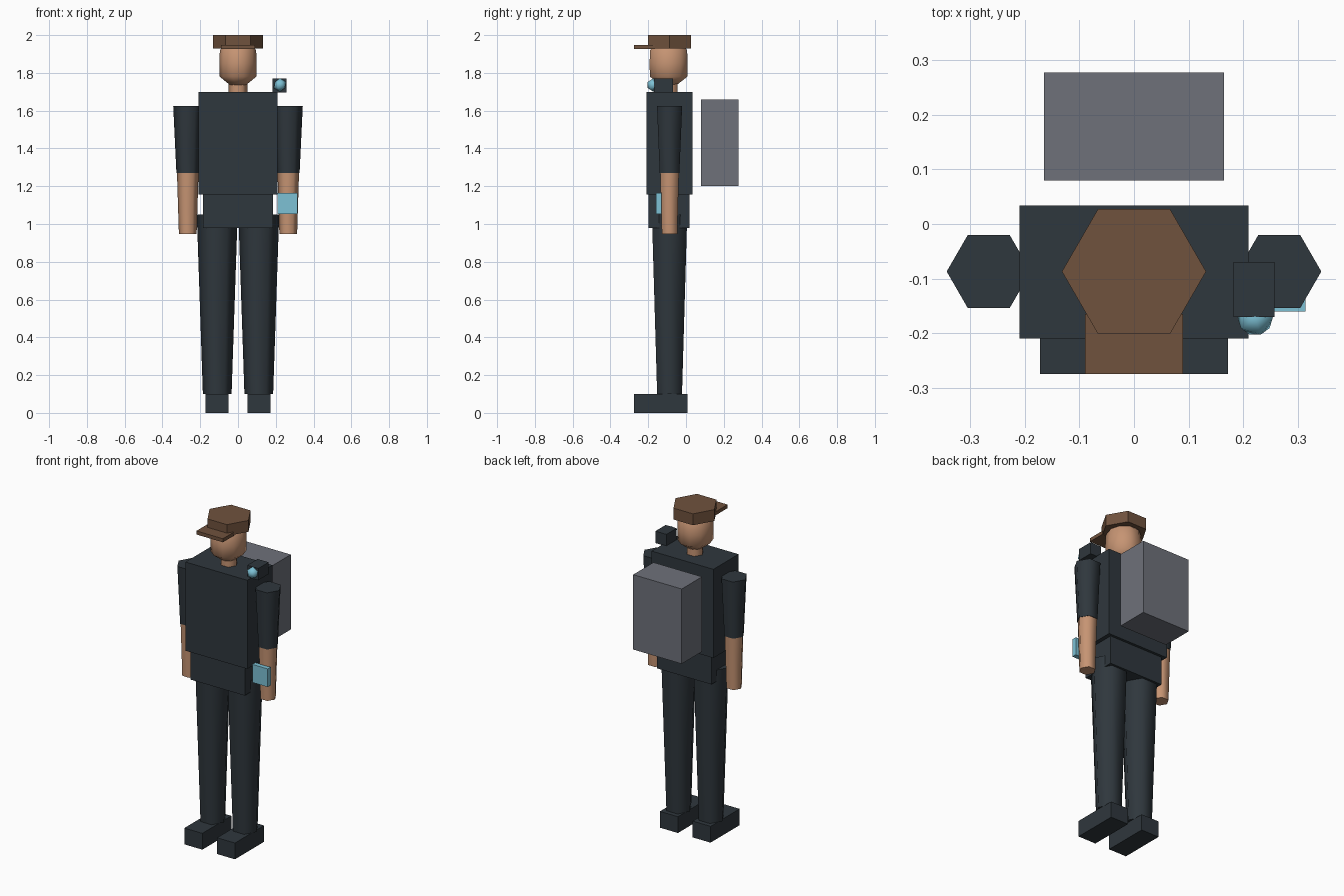
import bpy, math
from mathutils import Vector

cube = bpy.data.objects.get("Cube")
if cube:
    bpy.data.objects.remove(cube, do_unlink=True)


def material(name, rgb):
    # sRGB 0-255 to linear
    lin = [((c / 255 + 0.055) / 1.055) ** 2.4 for c in rgb]
    mat = bpy.data.materials.new(name)
    mat.use_nodes = True
    mat.diffuse_color = (*lin, 1)
    bsdf = mat.node_tree.nodes["Principled BSDF"]
    bsdf.inputs["Base Color"].default_value = (*lin, 1)
    bsdf.inputs["Roughness"].default_value = 0.8
    return mat


uniform = material("dark slate cloth", (47, 55, 61))
skin = material("tan skin", (198, 148, 115))
leather = material("brown cap", (112, 82, 61))
grey = material("grey pack", (110, 113, 122))
glow = material("pale blue", (125, 193, 213))

BODY_Y = -0.087


def finish(name, mat, smooth=0):
    obj = bpy.context.object
    obj.name = name
    obj.data.name = name
    obj.data.materials.append(mat)
    if smooth:
        bpy.ops.object.shade_smooth_by_angle(angle=math.radians(smooth))
    return obj


def box(name, mat, low, high):
    low, high = Vector(low), Vector(high)
    bpy.ops.mesh.primitive_cube_add(size=1, location=(low + high) / 2)
    bpy.context.object.scale = high - low
    bpy.ops.object.transform_apply(location=False, rotation=False, scale=True)
    return finish(name, mat)


def limb(name, mat, x, z0, z1, r0, r1, smooth=70):
    # Tapered hexagonal column with corners pointing sideways
    bpy.ops.mesh.primitive_cone_add(
        vertices=6, radius1=r0, radius2=r1, depth=z1 - z0,
        location=(x, BODY_Y, (z0 + z1) / 2), rotation=(0, 0, math.radians(30)))
    bpy.ops.object.transform_apply(location=False, rotation=True, scale=False)
    return finish(name, mat, smooth)


# Torso and hips
box("torso", uniform, (-0.21, -0.21, 1.155), (0.21, 0.034, 1.70))
box("hips", uniform, (-0.185, -0.198, 0.98), (0.185, 0.018, 1.155))

# Arms, legs and boots on both sides
for side, s in (("left", 1), ("right", -1)):
    limb(side + "_sleeve", uniform, s * 0.266, 1.27, 1.626, 0.06, 0.077)
    limb(side + "_forearm", skin, s * 0.266, 0.948, 1.27, 0.047, 0.057)
    limb(side + "_leg", uniform, s * 0.11, 0.10, 1.05, 0.076, 0.108)
    x0, x1 = sorted((s * 0.05, s * 0.172))
    box(side + "_boot", uniform, (x0, -0.275, 0), (x1, 0.007, 0.10))

# Neck and rounded head
limb("neck", skin, 0, 1.69, 1.78, 0.05, 0.05)
profile = [(0.45, 1.737), (1, 1.78), (1.02, 1.85), (0.99, 1.92), (0.6, 1.965)]
sides = 10
verts = [(0.097 * r * math.cos(a), BODY_Y - 0.005 + 0.104 * r * math.sin(a), z)
         for r, z in profile
         for a in (math.tau * i / sides for i in range(sides))]
faces = [(k * sides + i, k * sides + (i + 1) % sides,
          (k + 1) * sides + (i + 1) % sides, (k + 1) * sides + i)
         for k in range(len(profile) - 1) for i in range(sides)]
faces += [tuple(reversed(range(sides))),
          tuple(range(len(verts) - sides, len(verts)))]
mesh = bpy.data.meshes.new("head")
mesh.from_pydata(verts, [], faces)
head = bpy.data.objects.new("head", mesh)
bpy.context.collection.objects.link(head)
bpy.ops.object.select_all(action="DESELECT")
head.select_set(True)
bpy.context.view_layer.objects.active = head
finish("head", skin, 80)

# Cap with a flat brim
limb("cap", leather, 0, 1.93, 2.0, 0.132, 0.132, smooth=0)
box("cap_brim", leather, (-0.09, -0.275, 1.926), (0.09, -0.165, 1.948))

# Backpack
box("backpack", grey, (-0.165, 0.08, 1.20), (0.165, 0.277, 1.66))

# Shoulder lamp and its faceted lens
box("shoulder_lamp", uniform, (0.182, -0.17, 1.697), (0.257, -0.07, 1.77))
bpy.ops.mesh.primitive_ico_sphere_add(
    subdivisions=1, radius=0.036, location=(0.222, -0.172, 1.736))
finish("lamp_lens", glow, 60)

# Wrist screen
box("wrist_screen", glow, (0.21, -0.16, 1.053), (0.314, -0.13, 1.164))
